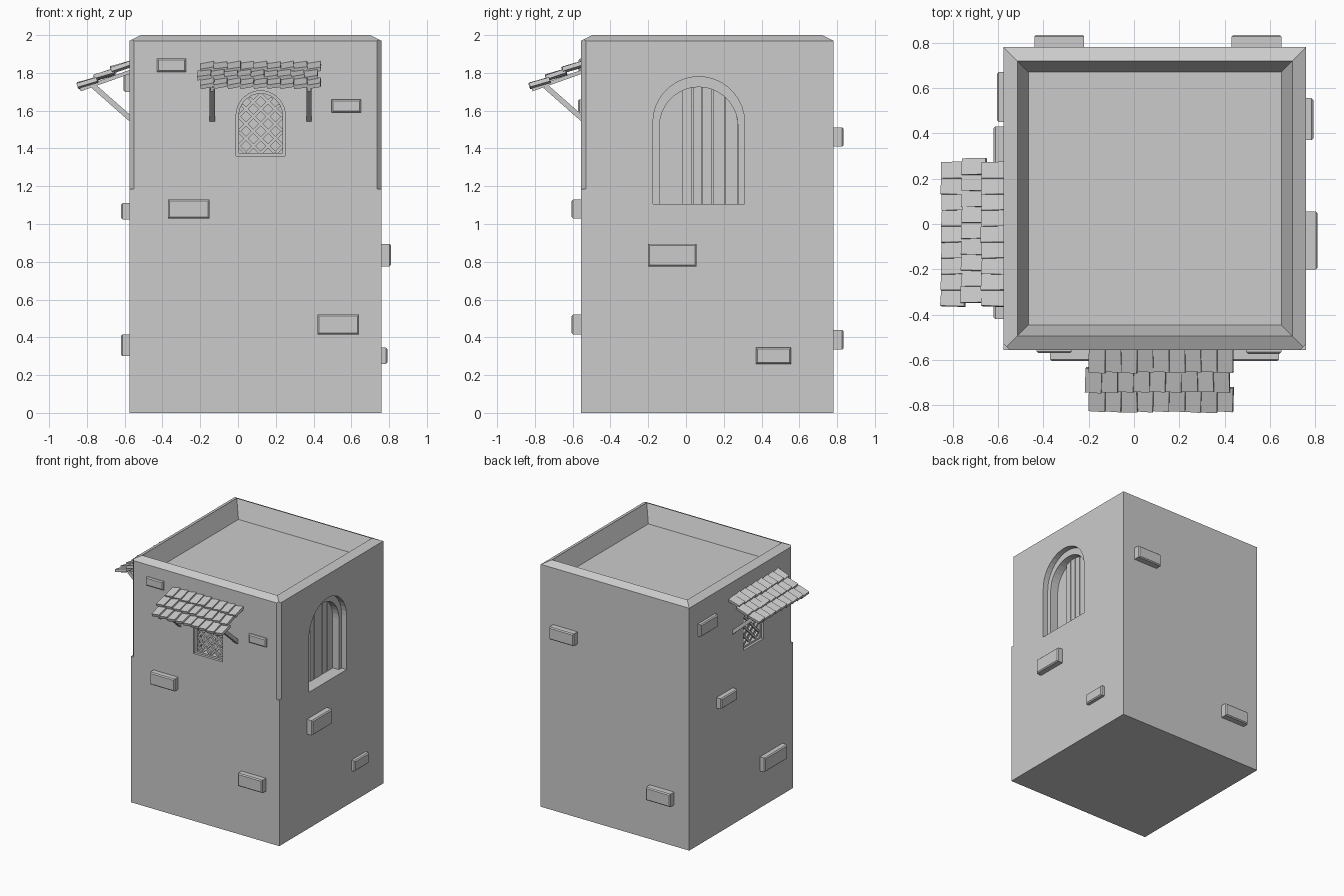
import bpy, bmesh, math, random
from mathutils import Matrix, Vector

if "Cube" in bpy.data.objects:
    bpy.data.objects.remove(bpy.data.objects["Cube"])

random.seed(4)
X0, X1, Y0, Y1 = -0.575, 0.76, -0.555, 0.78

# Wall frames: local x runs along the wall, local -y points outward, z is up
def frame(x, y, deg):
    return Matrix.Translation((x, y, 0)) @ Matrix.Rotation(math.radians(deg), 4, 'Z')

FRONT, RIGHT = frame(0, Y0, 0), frame(X1, 0, 90)
LEFT, BACK = frame(X0, 0, -90), frame(0, Y1, 180)

def finish(bm, name, mw=Matrix()):
    bmesh.ops.recalc_face_normals(bm, faces=bm.faces)
    me = bpy.data.meshes.new(name)
    bm.to_mesh(me)
    bm.free()
    ob = bpy.data.objects.new(name, me)
    bpy.context.collection.objects.link(ob)
    ob.matrix_world = mw
    return ob

def box(bm, loc, size, rot=Matrix()):
    m = Matrix.Translation(loc) @ rot @ Matrix.Diagonal((*size, 1))
    bmesh.ops.create_cube(bm, size=1, matrix=m)

def bar(bm, a, b, w):
    a, b = Vector(a), Vector(b)
    rot = (b - a).to_track_quat('Z', 'Y').to_matrix().to_4x4()
    box(bm, (a + b) / 2, (w, w, (b - a).length), rot)

def arch_prism(name, mw, cx, half, base, spring, y0, y1, n=18):
    pts = [(cx - half, base), (cx + half, base)]
    pts += [(cx + half * math.cos(math.pi * i / n), spring + half * math.sin(math.pi * i / n))
            for i in range(n + 1)]
    bm = bmesh.new()
    f = bm.faces.new([bm.verts.new((x, y0, z)) for x, z in pts])
    r = bmesh.ops.extrude_face_region(bm, geom=[f])
    bmesh.ops.translate(bm, vec=(0, y1 - y0, 0),
                        verts=[v for v in r['geom'] if isinstance(v, bmesh.types.BMVert)])
    return finish(bm, name, mw)

def cut(target, cutter):
    cutter.hide_render = True
    mod = target.modifiers.new("cut", 'BOOLEAN')
    mod.object, mod.operation, mod.solver = cutter, 'DIFFERENCE', 'EXACT'
    bpy.context.view_layer.objects.active = target
    bpy.ops.object.modifier_apply(modifier=mod.name)
    bpy.data.objects.remove(cutter)

# Tower body with sloped parapet and sunken roof
bm = bmesh.new()
rings = []
for i, z in ((0, 0), (0, 1.97), (0.06, 2.0), (0.11, 1.86)):
    rings.append([bm.verts.new((x, y, z)) for x, y in
                  ((X0 + i, Y0 + i), (X1 - i, Y0 + i), (X1 - i, Y1 - i), (X0 + i, Y1 - i))])
for a, b in zip(rings, rings[1:]):
    for k in range(4):
        bm.faces.new((a[k], a[(k + 1) % 4], b[(k + 1) % 4], b[k]))
bm.faces.new(rings[0][::-1])
bm.faces.new(rings[-1])
tower = finish(bm, "tower_body")

# Chamfers on the upper part of the two front corners
for x, s in ((X0, -1), (X1, 1)):
    bm = bmesh.new()
    off = (0.1 - 0.0177) / math.sqrt(2)
    box(bm, (x + s * off, Y0 - off, 1.685), (0.2, 0.2, 1.0), Matrix.Rotation(math.pi / 4, 4, 'Z'))
    cut(tower, finish(bm, "corner_cutter"))

# Stepped arched doorway recess on the right wall
cut(tower, arch_prism("cutter", RIGHT, 0.0675, 0.2425, 1.105, 1.5375, -0.1, 0.045))
cut(tower, arch_prism("cutter", RIGHT, 0.0675, 0.2075, 1.105, 1.5175, -0.1, 0.115))

# Door planks, trimmed to the arch
bm = bmesh.new()
edges = [-0.02, 0.035, 0.085, 0.14, 0.205, 0.275]
for a, b in zip(edges, edges[1:]):
    r, dx = 0.2075, max(abs(a - 0.0675), abs(b - 0.0675))
    vs = [bm.verts.new((x, 0.1, z)) for x, z in ((a + 0.002, 1.105), (b - 0.002, 1.105))]
    for k in range(7):
        x = b - 0.002 + (a - b + 0.004) * k / 6
        vs.append(bm.verts.new((x, 0.1, 1.5175 + math.sqrt(max(0, r * r - (x - 0.0675) ** 2)))))
    r = bmesh.ops.extrude_face_region(bm, geom=[bm.faces.new(vs)])
    bmesh.ops.translate(bm, vec=(0, 0.015, 0),
                        verts=[v for v in r['geom'] if isinstance(v, bmesh.types.BMVert)])
finish(bm, "door_planks", RIGHT)

def window_and_awning(side, wall, cx):
    # Stepped window recess
    cut(tower, arch_prism("cutter", wall, cx, 0.13, 1.36, 1.575, -0.1, 0.02))
    cut(tower, arch_prism("cutter", wall, cx, 0.115, 1.375, 1.575, -0.1, 0.08))
    mw = wall @ Matrix.Translation((cx, 0, 0))

    # Diagonal lattice clipped to the arch
    def inside(x, z):
        return abs(x) < 0.117 and z > 1.373 and (z < 1.575 or math.hypot(x, z - 1.575) < 0.117)
    bm = bmesh.new()
    for s in (1, -1):
        for k in range(-5, 6):
            pts = [(t / 200, 1.53 + s * t / 200 + k * 0.078) for t in range(-30, 31)]
            pts = [p for p in pts if inside(*p)]
            if len(pts) > 3:
                y = 0.04 + s * 0.003
                bar(bm, (pts[0][0], y, pts[0][1]), (pts[-1][0], y, pts[-1][1]), 0.017)
    finish(bm, side + "_window_lattice", mw)

    # Overlapping awning tiles in three rows
    bm = bmesh.new()
    for d, z, shift in ((0.045, 1.832, 0), (0.132, 1.79, -0.016), (0.22, 1.747, 0)):
        for k in range(9):
            j = random.uniform
            rot = (Matrix.Rotation(math.radians(17 + j(-2, 2)), 4, 'X')
                   @ Matrix.Rotation(math.radians(-9 + j(-2, 2)), 4, 'Y')
                   @ Matrix.Rotation(math.radians(j(-2, 2)), 4, 'Z'))
            box(bm, ((k - 4) * 0.0705 + shift, -d + j(-.003, .003), z + j(-.002, .002)),
                (0.073, 0.11, 0.022), rot)
    finish(bm, side + "_awning_tiles", mw)

    # Rafters and diagonal braces
    bm = bmesh.new()
    for x in (-0.256, 0.256):
        bar(bm, (x, 0.01, 1.808), (x, -0.26, 1.712), 0.02)
        bar(bm, (x, 0.02, 1.545), (x, -0.19, 1.73), 0.028)
    finish(bm, side + "_awning_braces", mw)

window_and_awning("front", FRONT, 0.12)
window_and_awning("left", LEFT, 0.045)

# Protruding wall bricks: wall, u range, z range, depth
bricks = [
    (FRONT, -0.43, -0.275, 1.805, 1.875, 0.015), (FRONT, 0.495, 0.65, 1.59, 1.66, 0.018),
    (FRONT, -0.37, -0.15, 1.03, 1.13, 0.05), (FRONT, 0.42, 0.64, 0.415, 0.52, 0.05),
    (RIGHT, -0.20, 0.055, 0.775, 0.895, 0.05), (RIGHT, 0.37, 0.555, 0.26, 0.345, 0.032),
    (BACK, -0.65, -0.43, 1.41, 1.51, 0.055), (BACK, 0.22, 0.44, 0.335, 0.44, 0.055),
    (LEFT, -0.67, -0.45, 1.70, 1.80, 0.03), (LEFT, -0.43, -0.22, 1.025, 1.11, 0.045),
    (LEFT, 0.13, 0.42, 0.30, 0.415, 0.045),
]
for i, (wall, u0, u1, z0, z1, d) in enumerate(bricks):
    bm = bmesh.new()
    box(bm, ((u0 + u1) / 2, (0.03 - d) / 2, (z0 + z1) / 2), (u1 - u0, d + 0.03, z1 - z0))
    front = [e for e in bm.edges if all(v.co.y < 0 for v in e.verts)]
    bmesh.ops.bevel(bm, geom=front, offset=0.008, segments=1, affect='EDGES')
    finish(bm, f"wall_brick_{i + 1}", wall)
